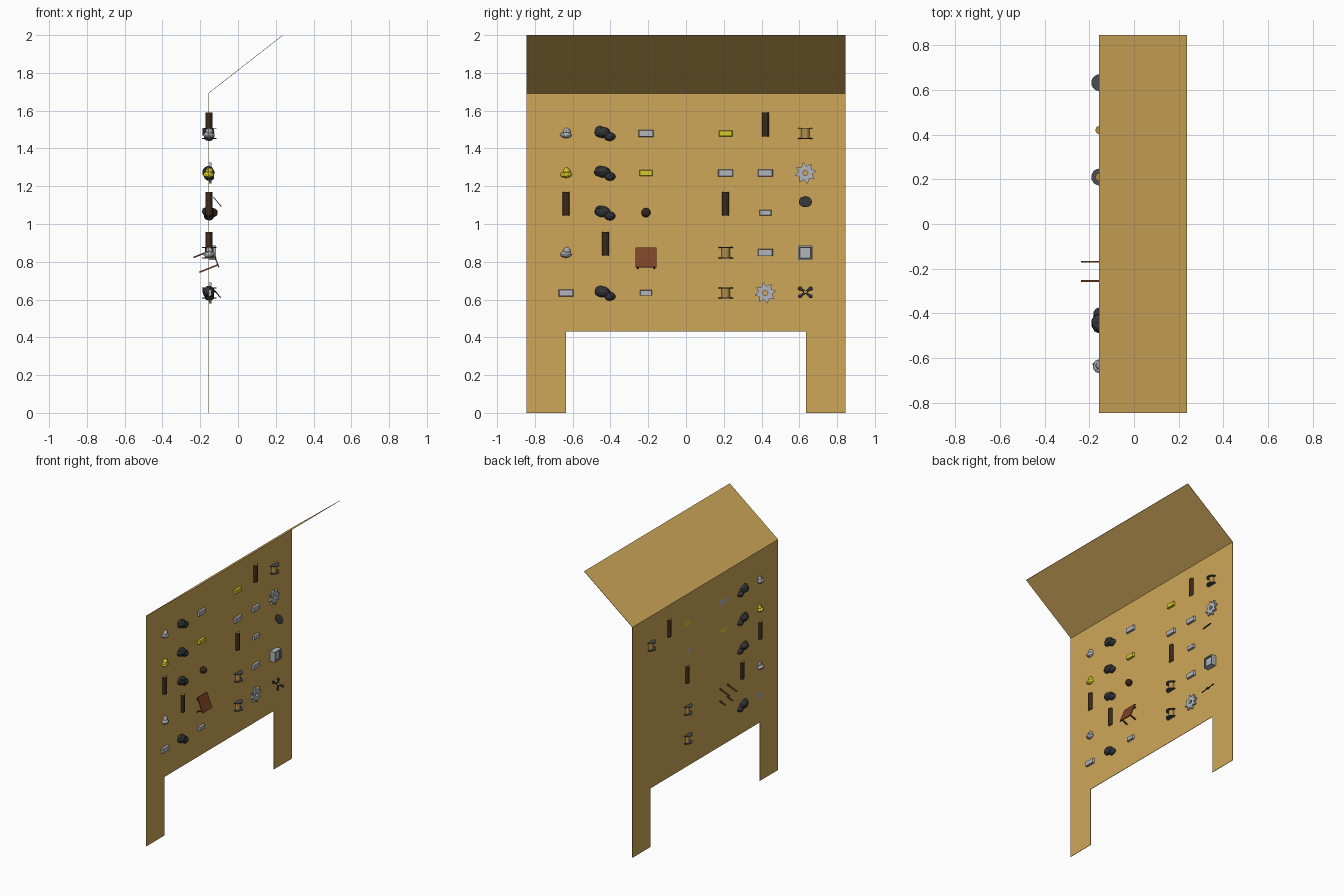
import bpy, bmesh, math, random
from mathutils import Matrix, Vector

if "Cube" in bpy.data.objects:
    bpy.data.objects.remove(bpy.data.objects["Cube"])

random.seed(4)
X = -0.157            # plane of the board
COL = [-0.635, -0.425, -0.212, 0.21, 0.42, 0.632]
ROW = [1.48, 1.27, 1.06, 0.848, 0.635]


def mat(name, rgb):
    m = bpy.data.materials.new(name)
    m.diffuse_color = (*rgb, 1)
    m.use_nodes = True
    m.node_tree.nodes["Principled BSDF"].inputs["Base Color"].default_value = m.diffuse_color
    return m


WOOD = mat("tan board", (0.62, 0.39, 0.10))
SILVER = mat("silver", (0.44, 0.46, 0.49))
GOLD = mat("gold", (0.70, 0.60, 0.02))
COAL = mat("coal", (0.032, 0.034, 0.038))
BARK = mat("bark", (0.045, 0.022, 0.01))
TABLE = mat("red brown wood", (0.20, 0.055, 0.02))
CORE = mat("ochre", (0.45, 0.28, 0.07))
IRON = mat("dark iron", (0.07, 0.075, 0.085))


def finish(name, bm, mats, smooth=False):
    bmesh.ops.recalc_face_normals(bm, faces=bm.faces)
    me = bpy.data.meshes.new(name)
    bm.to_mesh(me)
    bm.free()
    ob = bpy.data.objects.new(name, me)
    bpy.context.collection.objects.link(ob)
    for m in mats:
        me.materials.append(m)
    if smooth:
        me.polygons.foreach_set("use_smooth", [True] * len(me.polygons))
    return ob


def at(x, y, z, tilt=0):
    return Matrix.Translation((x, y, z)) @ Matrix.Rotation(math.radians(tilt), 4, 'Y')


def add_box(bm, m, size, off=(0, 0, 0), spin=0):
    t = (m @ Matrix.Translation(off) @ Matrix.Rotation(spin, 4, 'Z')
         @ Matrix.Diagonal((*size, 1)))
    return bmesh.ops.create_cube(bm, size=1, matrix=t)["verts"]


def add_cyl(bm, m, r, h, n=16, off=(0, 0, 0)):
    v = bmesh.ops.create_cone(bm, cap_ends=True, segments=n, radius1=r, radius2=r,
                              depth=h, matrix=m @ Matrix.Translation(off))["verts"]
    return {f for w in v for f in w.link_faces}


def prism(name, pts, direction, material):
    # extrude an outline along a direction
    bm = bmesh.new()
    f = bm.faces.new([bm.verts.new(p) for p in pts])
    r = bmesh.ops.extrude_face_region(bm, geom=[f])
    bmesh.ops.translate(bm, vec=direction,
                        verts=[v for v in r["geom"] if isinstance(v, bmesh.types.BMVert)])
    return finish(name, bm, [material])


def lumps(name, y, z, parts, material, jitter):
    # rough stones: jittered icospheres (dx, dy, dz, rx, ry, rz)
    bm = bmesh.new()
    for dx, dy, dz, rx, ry, rz in parts:
        t = Matrix.Translation((X + dx, y + dy, z + dz)) @ Matrix.Diagonal((rx, ry, rz, 1))
        vs = bmesh.ops.create_icosphere(bm, subdivisions=2, radius=1, matrix=t)["verts"]
        c = t.translation
        for v in vs:
            v.co = c + (v.co - c) * random.uniform(1 - jitter, 1 + jitter)
    finish(name, bm, [material])


def nugget(y, z, material):
    lumps("nugget", y, z, [(0.003, 0, -0.009, 0.031, 0.031, 0.018),
                           (0.005, 0.004, 0.008, 0.02, 0.02, 0.021)], material, 0.06)


def coal(y, z):
    lumps("coal_lump", y, z, [(0, -0.018, 0.005, 0.033, 0.043, 0.03),
                              (0.002, -0.03, 0.018, 0.022, 0.025, 0.02),
                              (0.004, 0.022, -0.018, 0.028, 0.03, 0.024)], COAL, 0.07)


def ingot(y, z, w, h, material):
    bm = bmesh.new()
    for v in add_box(bm, at(X + 0.009, y, z), (0.018, w, h)):
        if v.co.x > X + 0.009:      # taper the front face
            v.co.y = y + (v.co.y - y) * 0.9
            v.co.z = z + (v.co.z - z) * 0.85
    finish("ingot", bm, [material])


def log(y, z):
    bm = bmesh.new()
    add_cyl(bm, at(X + 0.003, y, z + 0.047), 0.0185, 0.126, 12)
    bm.normal_update()
    for f in bm.faces:              # pale cut ends
        f.material_index = int(abs(f.normal.z) > 0.9)
    finish("log", bm, [BARK, CORE])


def spool(y, z):
    bm = bmesh.new()
    m = at(X + 0.004, y, z)
    add_cyl(bm, m, 0.022, 0.05, 16)
    for s in (-1, 1):
        for f in add_cyl(bm, m, 0.038, 0.005, 20, (0, 0, s * 0.027)):
            f.material_index = 1
    finish("spool", bm, [CORE, IRON])


def gear(y, z):
    # eight-toothed ring with a hole
    bm = bmesh.new()
    n, rings = 32, []
    for i in range(n):
        a = math.tau * (i + 0.5) / n
        r = 0.056 if i % 4 < 2 else 0.039
        if i % 4 < 2:
            a += (0.05 if i % 4 == 0 else -0.05)
        d = Vector((0, math.cos(a), math.sin(a)))
        o = Vector((X, y, z))
        rings.append([bm.verts.new(o + d * q + Vector((x, 0, 0)))
                      for q, x in ((r, 0.001), (r, 0.016), (0.013, 0.016), (0.013, 0.001))])
    for i in range(n):
        a, b = rings[i], rings[(i + 1) % n]
        for k in range(4):
            j = (k + 1) % 4
            bm.faces.new((a[k], b[k], b[j], a[j]))
    finish("gear", bm, [SILVER])


# board with two legs, and slanted roof
W, L, H = 0.845, 0.635, 0.43
prism("board", [(X, y, z) for y, z in ((-W, 0), (-L, 0), (-L, H), (L, H), (L, 0),
                                       (W, 0), (W, 1.69), (-W, 1.69))], (0.003, 0, 0), WOOD)
prism("roof", [(X, -W, 1.69), (0.236, -W, 1.997), (0.236, W, 1.997), (X, W, 1.69)],
      (0, 0, 0.003), WOOD)

# stones, coal, ingots, logs, spools and gears on the grid (column, row)
for c, r, m in ((0, 0, SILVER), (0, 1, GOLD), (0, 3, SILVER)):
    nugget(COL[c], ROW[r], m)
for r in (0, 1, 2, 4):
    coal(COL[1], ROW[r])
for c, r, w, h, m in ((2, 0, .08, .038, SILVER), (3, 0, .072, .032, GOLD), (2, 1, .072, .032, GOLD),
                      (3, 1, .08, .038, SILVER), (4, 1, .08, .038, SILVER), (4, 2, .065, .03, SILVER),
                      (4, 3, .08, .038, SILVER), (0, 4, .08, .038, SILVER), (2, 4, .065, .03, SILVER)):
    ingot(COL[c], ROW[r], w, h, m)
for c, r in ((4, 0), (0, 2), (3, 2), (1, 3)):
    log(COL[c], ROW[r])
for c, r in ((5, 0), (3, 3), (3, 4)):
    spool(COL[c], ROW[r])
gear(COL[5], ROW[1])
gear(COL[4], ROW[4])

# small dark ball
bm = bmesh.new()
bmesh.ops.create_icosphere(bm, subdivisions=2, radius=0.025, matrix=at(X + 0.025, COL[2], 1.06))
finish("ball", bm, [BARK])

# tilted round plate
bm = bmesh.new()
add_cyl(bm, at(-0.109, COL[5], 1.117, 50), 0.035, 0.004, 14)
finish("round_plate", bm, [COAL])

# tilted table, legs pointing through the board
bm = bmesh.new()
m = at(-0.122, COL[2], 0.823, 68)
add_box(bm, m, (0.112, 0.112, 0.006))
for sx in (-1, 1):
    for sy in (-1, 1):
        add_box(bm, m, (0.008, 0.008, 0.105), (sx * 0.042, sy * 0.043, -0.053))
finish("table", bm, [TABLE])

# framed box with recessed centre
bm = bmesh.new()
add_box(bm, at(X + 0.021, COL[5], ROW[3]), (0.04, 0.078, 0.076))
bm.normal_update()
face = [f for f in bm.faces if f.normal.x > 0.9]
bmesh.ops.inset_region(bm, faces=face, thickness=0.01)
rim = bmesh.ops.inset_region(bm, faces=face, thickness=0.006, depth=-0.008)["faces"]
for f in rim:
    f.material_index = 1
finish("framed_box", bm, [SILVER, IRON])

# tilted crossed rods with knobbed ends
bm = bmesh.new()
m = at(-0.116, COL[5], 0.638, 50)
for s in (-1, 1):
    add_box(bm, m, (0.08, 0.012, 0.005), spin=s * math.pi / 4)
    for e in (-1, 1):
        add_cyl(bm, m, 0.011, 0.006, 8, (e * 0.026, s * e * 0.028, 0))
for f in add_cyl(bm, m, 0.009, 0.008, 8):
    f.material_index = 1
finish("crossed_rods", bm, [COAL, CORE])
